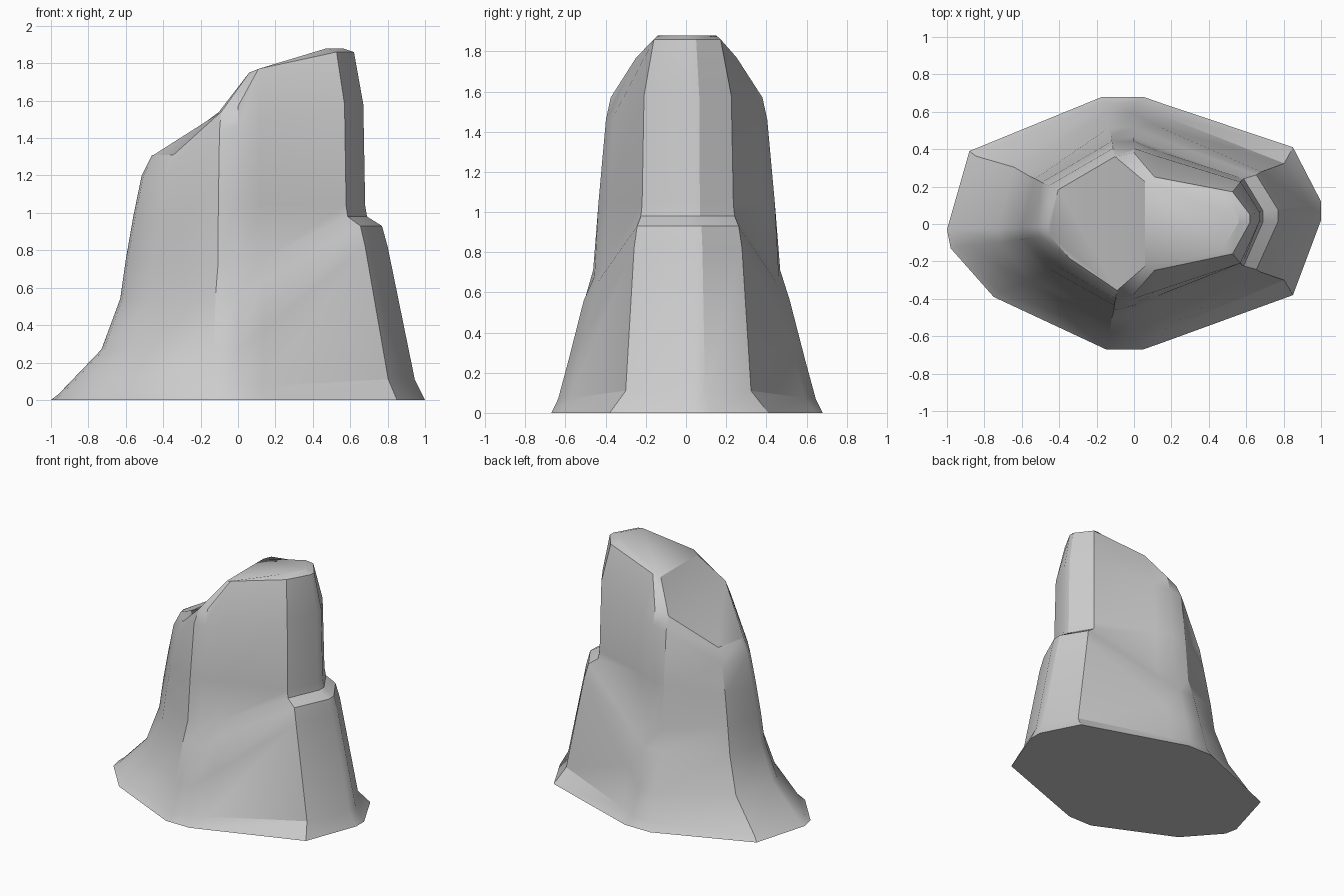
import bpy, math

if "Cube" in bpy.data.objects:
    bpy.data.objects.remove(bpy.data.objects["Cube"])

# Rising profiles per rock side: (x scale, y scale, height) applied to the footprint
PROFILES = {
    "left": [(.96, .93, .03), (.73, .78, .27), (.63, .65, .54), (.60, .62, .75),
             (.56, .57, .98), (.515, .53, 1.2), (.46, .47, 1.31)],
    "mid": [(.90, .95, .06), (.85, .87, .27), (.80, .755, .56), (.72, .69, .71),
            (.70, .65, 1.05), (.66, .595, 1.44), (.60, .53, 1.54)],
    "seam": [(.1, .95, .07), (.0, .87, .27), (.0, .76, .56), (.0, .68, .68),
             (.0, .65, 1.05), (.0, .595, 1.46), (.0, .56, 1.57)],
    "shoulder": [(.9, .91, .075), (.9, .805, .38), (.9, .71, .635), (.8, .64, .74),
                 (.8, .61, 1.05), (.8, .565, 1.48), (.73, .39, 1.77)],
    "right": [(.945, .79, .11), (.80, .68, .82), (.77, .64, .93), (.69, .59, .98),
              (.68, .575, 1.04), (.67, .55, 1.58), (.62, .42, 1.86)],
}

# Footprint, counter-clockwise, starting at the front seam
BASE = [("seam", .05, -.67), ("shoulder", .15, -.635), ("right", .85, -.38),
        ("right", 1, .02), ("right", 1, .12), ("right", .85, .41),
        ("shoulder", .15, .645), ("seam", .05, .68), ("mid", -.17, .68),
        ("left", -.88, .39), ("left", -1, -.03), ("left", -.98, -.13),
        ("left", -.75, -.39), ("mid", -.15, -.67)]
n = len(BASE)

# Stacked rings forming the walls, ledge and flared foot
verts = [(x, y, 0) for _, x, y in BASE]
for level in range(7):
    for kind, x, y in BASE:
        sx, sy, z = PROFILES[kind][level]
        verts.append((x * sx, y * sy, z))
faces = [tuple(reversed(range(n)))]
for level in range(7):
    a = level * n
    for i in range(n):
        j = (i + 1) % n
        faces.append((a + i, a + j, a + n + j, a + n + i))

# Bevelled summit rim (columns 1 to 6)
rim = 7 * n
inner = len(verts)
for i in range(1, 7):
    x, y, z = verts[rim + i]
    if BASE[i][0] == "shoulder":
        verts.append((.06, math.copysign(.225, y), 1.75))
    else:
        verts.append((x * .9, y * .87, z + .02))
for k in range(5):
    faces.append((rim + 1 + k, rim + 2 + k, inner + k + 1, inner + k))
faces.append((rim, rim + 1, inner))
faces.append((rim + 6, rim + 7, inner + 5))

# Summit cap and the sloping left shelf
faces.append(tuple(range(inner, inner + 6)))
faces.append((rim + 13, inner, inner + 5, rim + 8))
faces.append((rim + 13, rim, inner))
faces.append((rim + 7, rim + 8, inner + 5))
faces.append(tuple(range(rim + 8, rim + 14)))

mesh = bpy.data.meshes.new("rock_pillar")
mesh.from_pydata(verts, [], faces)
mesh.update()
rock = bpy.data.objects.new("rock_pillar", mesh)
bpy.context.collection.objects.link(rock)
bpy.context.view_layer.objects.active = rock
rock.select_set(True)
bpy.ops.object.shade_smooth_by_angle(angle=math.radians(30))
